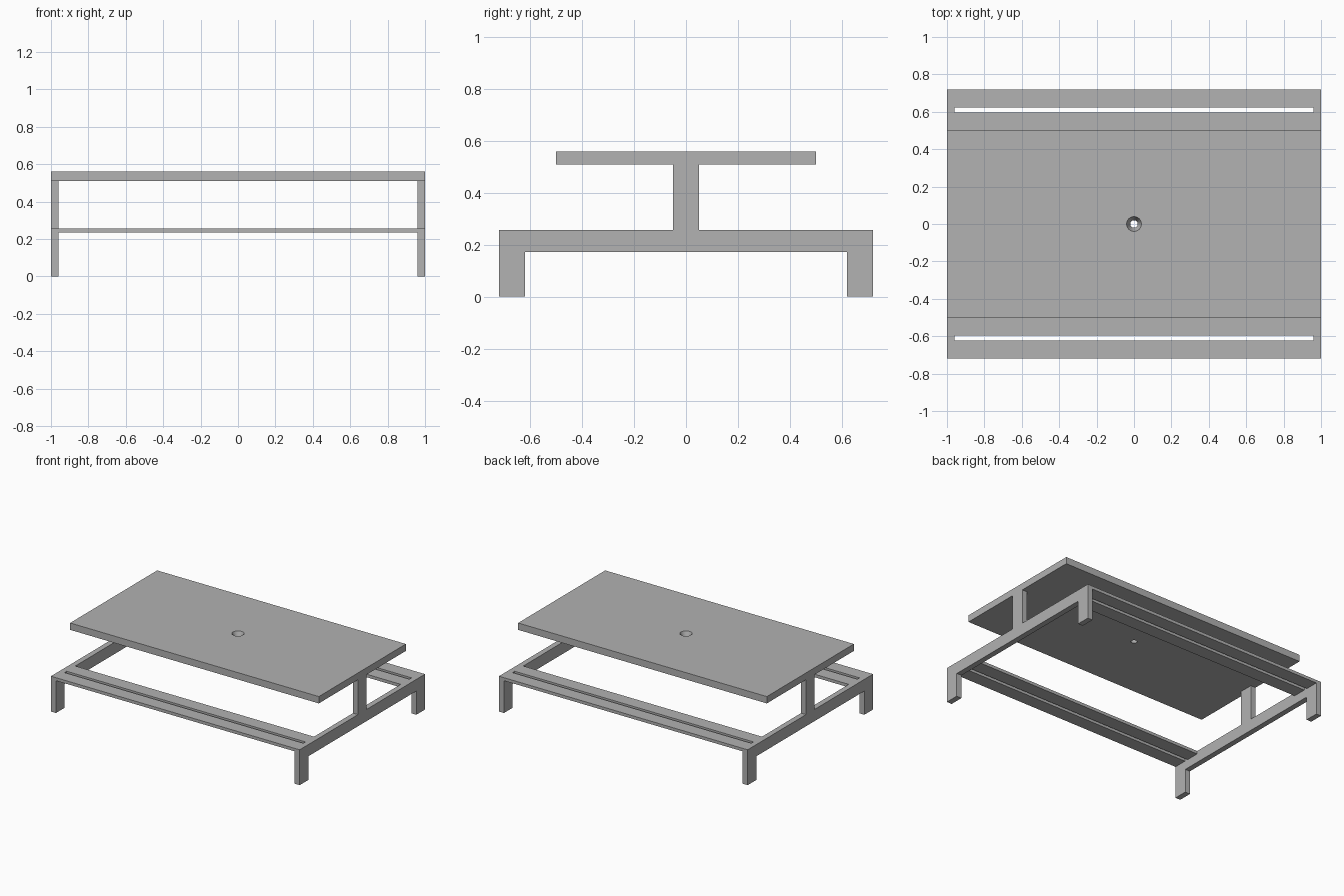
import bpy
import bmesh

cube = bpy.data.objects.get("Cube")
if cube:
    bpy.data.objects.remove(cube, do_unlink=True)

grey = bpy.data.materials.new("plain_grey")
grey.use_nodes = True
GREY = (0.445, 0.445, 0.445, 1)
grey.diffuse_color = GREY
grey.node_tree.nodes["Principled BSDF"].inputs["Base Color"].default_value = GREY

HALF_X, HALF_Y = 1.0, 0.72
FRAME_T = 0.04          # end frame thickness
POST = 0.05             # half width of the central post
SEAT_Z, RAIL_Z = 0.257, 0.172
TOP_LOW, TOP_HIGH = 0.51, 0.56


def finish(name, bm):
    bmesh.ops.recalc_face_normals(bm, faces=bm.faces)
    mesh = bpy.data.meshes.new(name)
    bm.to_mesh(mesh)
    bm.free()
    mesh.materials.append(grey)
    obj = bpy.data.objects.new(name, mesh)
    bpy.context.collection.objects.link(obj)
    return obj


def box(name, x0, x1, y0, y1, z0, z1):
    bm = bmesh.new()
    bmesh.ops.create_cube(bm, size=1)
    for v in bm.verts:
        v.co.x = x1 if v.co.x > 0 else x0
        v.co.y = y1 if v.co.y > 0 else y0
        v.co.z = z1 if v.co.z > 0 else z0
    return finish(name, bm)


def side_profile(name, half, x0, x1):
    """Extrude a side outline, mirrored in y, along x."""
    outline = half + [(-y, z) for y, z in reversed(half)]
    bm = bmesh.new()
    face = bm.faces.new([bm.verts.new((x0, y, z)) for y, z in outline])
    ext = bmesh.ops.extrude_face_region(bm, geom=[face])["geom"]
    verts = [g for g in ext if isinstance(g, bmesh.types.BMVert)]
    bmesh.ops.translate(bm, verts=verts, vec=(x1 - x0, 0, 0))
    return finish(name, bm)


# End frames: two legs, a rail and a central post in one cut panel
leg_in = HALF_Y - 0.1
half_outline = [(POST, TOP_LOW), (POST, SEAT_Z), (HALF_Y, SEAT_Z), (HALF_Y, 0),
                (leg_in, 0), (leg_in, RAIL_Z)]
for side, sx in (("left", 1), ("right", -1)):
    lo, hi = sorted((sx * HALF_X, sx * (HALF_X - FRAME_T)))
    side_profile(f"{side}_end_frame", half_outline, lo, hi)

# Bench seats: two planks with a gap on each long side
span = HALF_X - FRAME_T
for side, sy in (("back", 1), ("front", -1)):
    for part, inner, outer in (("outer", 0.622, HALF_Y), ("inner", 0.498, 0.597)):
        lo, hi = sorted((sy * inner, sy * outer))
        box(f"{side}_{part}_seat_plank", -span, span, lo, hi, 0.235, SEAT_Z)

# Table top with a tapered central hole
top = box("table_top", -HALF_X, HALF_X, -0.5, 0.5, TOP_LOW, TOP_HIGH)
bm = bmesh.new()
bmesh.ops.create_cone(bm, cap_ends=True, segments=32, radius1=0.01, radius2=0.05,
                      depth=0.1)
bmesh.ops.translate(bm, verts=bm.verts, vec=(0, 0, (TOP_LOW + TOP_HIGH) / 2))
cutter = finish("hole_cutter", bm)
cutter.hide_render = True
cut = top.modifiers.new("hole", "BOOLEAN")
cut.operation = "DIFFERENCE"
cut.solver = "EXACT"
cut.object = cutter
bpy.context.view_layer.objects.active = top
bpy.ops.object.modifier_apply(modifier=cut.name)
bpy.data.objects.remove(cutter, do_unlink=True)
